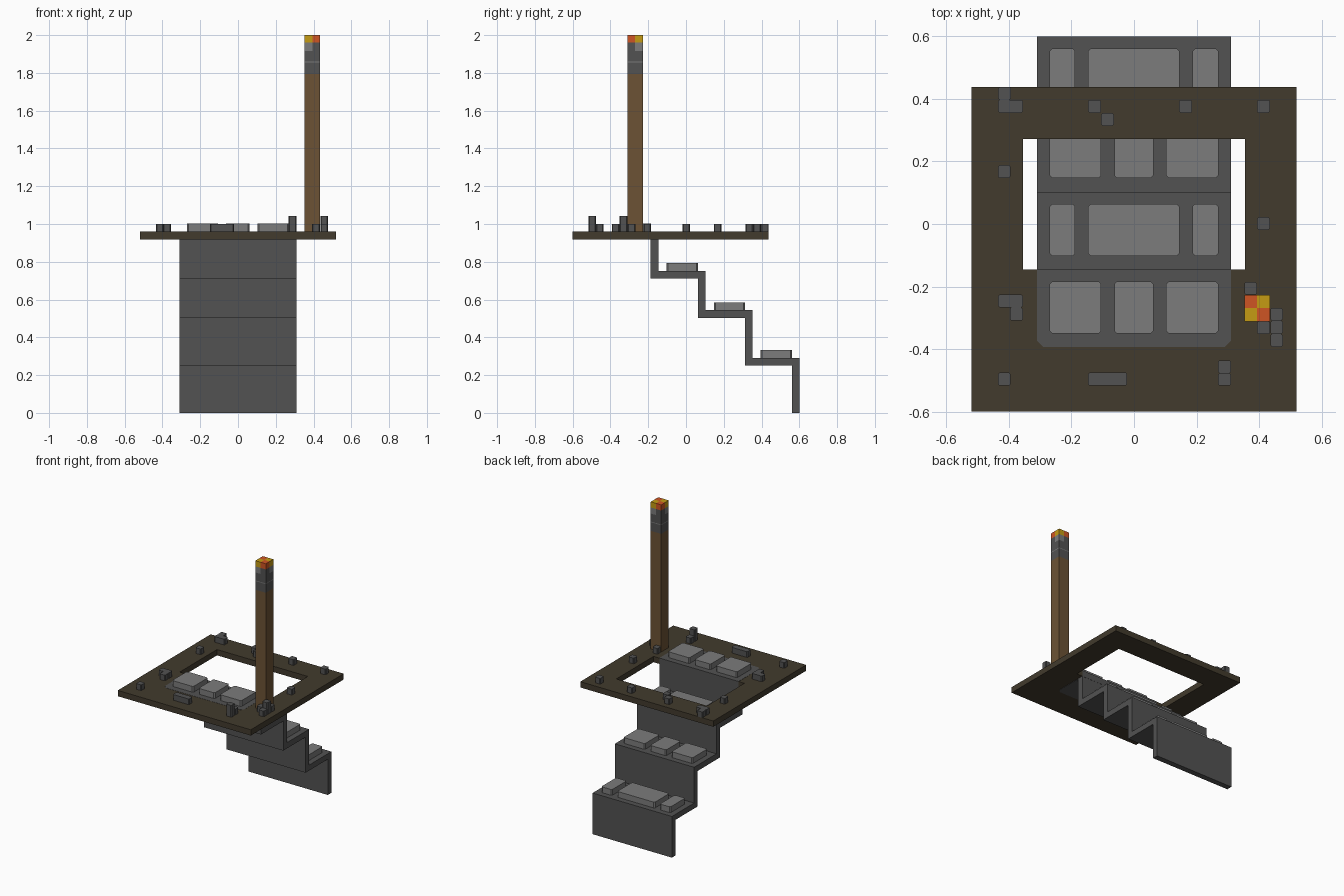
import bpy, bmesh

cube = bpy.data.objects.get("Cube")
if cube:
    bpy.data.objects.remove(cube, do_unlink=True)


def material(name, rgb):
    m = bpy.data.materials.new(name)
    m.use_nodes = True
    col = (*rgb, 1.0)
    m.diffuse_color = col
    bsdf = next(n for n in m.node_tree.nodes if n.type == 'BSDF_PRINCIPLED')
    bsdf.inputs["Base Color"].default_value = col
    bsdf.inputs["Roughness"].default_value = 0.9
    return m


DARK = material("dark_stone", (0.084, 0.084, 0.084))
LIGHT = material("light_stone", (0.200, 0.200, 0.200))
SOIL = material("dark_soil", (0.054, 0.043, 0.026))
WOOD = material("wood", (0.150, 0.086, 0.035))
ORANGE = material("ember_orange", (0.62, 0.091, 0.017))
YELLOW = material("flame_yellow", (0.56, 0.33, 0.007))


def finish(bm, name, mat):
    bmesh.ops.recalc_face_normals(bm, faces=bm.faces)
    mesh = bpy.data.meshes.new(name)
    bm.to_mesh(mesh)
    bm.free()
    mesh.materials.append(mat)
    obj = bpy.data.objects.new(name, mesh)
    bpy.context.collection.objects.link(obj)
    return obj


def add_prism(bm, base, offset):
    """Closed prism from a base outline pushed along an offset."""
    a = [bm.verts.new(p) for p in base]
    b = [bm.verts.new([p[i] + offset[i] for i in range(3)]) for p in base]
    bm.faces.new(a)
    bm.faces.new(b)
    for i in range(len(a)):
        j = (i + 1) % len(a)
        bm.faces.new((a[i], a[j], b[j], b[i]))


def add_block(bm, x0, x1, y0, y1, z0, z1, front=0.0, back=None):
    """Block whose upright corners are chamfered at the front and back."""
    back = front if back is None else back
    pts = []
    for x, y, sx, sy, c in ((x0, y0, 1, 1, front), (x1, y0, -1, 1, front),
                            (x1, y1, -1, -1, back), (x0, y1, 1, -1, back)):
        if c == 0:
            pts.append((x, y, z0))
            continue
        pair = [(x, y + sy * c, z0), (x + sx * c, y, z0)]
        pts += pair if sx == sy else pair[::-1]
    add_prism(bm, pts, (0, 0, z1 - z0))


def block(name, mat, *dims):
    bm = bmesh.new()
    add_block(bm, *dims)
    return finish(bm, name, mat)


# Ground frame: square ring with an open hatch
bm = bmesh.new()
outer = [(-0.52, -0.6), (0.52, -0.6), (0.52, 0.438), (-0.52, 0.438)]
inner = [(-0.355, -0.145), (0.355, -0.145), (0.355, 0.272), (-0.355, 0.272)]
rings = [[bm.verts.new((x, y, z)) for x, y in loop]
         for loop, z in ((outer, 0.919), (outer, 0.96), (inner, 0.96), (inner, 0.919))]
for k in range(4):
    r, s = rings[k], rings[(k + 1) % 4]
    for i in range(4):
        j = (i + 1) % 4
        bm.faces.new((r[i], r[j], s[j], s[i]))
finish(bm, "ground_frame", SOIL)

# Landing slab let into the frame
block("landing_slab", DARK, -0.31, 0.31, -0.393, -0.144, 0.917, 0.961, 0.02, 0)

# Stairs: one folded strip, (y, z) profile extruded across x
profile = [(-0.187, 0.92), (-0.187, 0.712), (0.063, 0.712), (0.063, 0.503),
           (0.312, 0.503), (0.312, 0.252), (0.56, 0.252), (0.56, 0),
           (0.6, 0), (0.6, 0.291), (0.352, 0.291), (0.352, 0.544),
           (0.103, 0.544), (0.103, 0.752), (-0.145, 0.752), (-0.145, 0.92)]
bm = bmesh.new()
add_prism(bm, [(-0.31, y, z) for y, z in profile], (0.62, 0, 0))
finish(bm, "stairs", DARK)

# Paving stones: two alternating patterns, one row per step
even = [(-0.27, -0.105), (-0.063, 0.062), (0.103, 0.27)]
wide = [(-0.27, -0.188), (-0.147, 0.145), (0.187, 0.27)]
rows = [(even, -0.35, 0.961), (wide, -0.102, 0.752),
        (even, 0.147, 0.544), (wide, 0.395, 0.291)]
for n, (pattern, y, z) in enumerate(rows):
    bm = bmesh.new()
    for x0, x1 in pattern:
        add_block(bm, x0, x1, y, y + 0.166, z, z + 0.041, 0.008)
    finish(bm, f"paving_row_{n + 1}", LIGHT)

# Loose rubble: (x0, x1, y0, y1, top)
rubble = [
    (-0.435, -0.355, 0.355, 0.397, 1.0), (-0.435, -0.393, 0.397, 0.438, 1.0),
    (-0.147, -0.105, 0.355, 0.397, 1.0), (-0.105, -0.064, 0.314, 0.355, 1.0),
    (0.144, 0.186, 0.355, 0.397, 1.0), (0.393, 0.435, 0.355, 0.397, 1.0),
    (-0.435, -0.395, 0.147, 0.188, 1.0), (0.393, 0.435, -0.019, 0.022, 1.0),
    (-0.435, -0.355, -0.267, -0.226, 1.0), (-0.397, -0.355, -0.309, -0.267, 1.0),
    (-0.435, -0.395, -0.517, -0.475, 1.0), (-0.147, -0.022, -0.517, -0.475, 1.0),
    (0.268, 0.31, -0.517, -0.477, 1.043), (0.268, 0.31, -0.477, -0.436, 1.0),
    (0.353, 0.393, -0.226, -0.185, 1.0), (0.436, 0.476, -0.309, -0.268, 1.0),
    (0.393, 0.435, -0.352, -0.311, 1.0), (0.436, 0.476, -0.352, -0.309, 1.043),
    (0.436, 0.476, -0.393, -0.352, 1.0),
]
bm = bmesh.new()
for x0, x1, y0, y1, top in rubble:
    add_block(bm, x0, x1, y0, y1, 0.959, top, 0.005)
finish(bm, "rubble", DARK)

# Torch: wooden post, banded collar and a checkered burning tip
X = (0.353, 0.394, 0.435)
Y = (-0.311, -0.269, -0.227)
for name, mat, z0, z1 in (("torch_post", WOOD, 0.959, 1.795),
                          ("torch_collar_lower", DARK, 1.795, 1.856),
                          ("torch_collar_band", LIGHT, 1.856, 1.861),
                          ("torch_collar_upper", DARK, 1.861, 1.917)):
    block(name, mat, X[0], X[2], Y[0], Y[2], z0, z1)
for i in range(2):
    for j in range(2):
        hot = (i + j) % 2 == 0
        cell = (X[i], X[i + 1], Y[j], Y[j + 1])
        block(f"torch_rim_{i}{j}", LIGHT if hot else DARK, *cell, 1.917, 1.96)
        block(f"torch_flame_{i}{j}", YELLOW if hot else ORANGE, *cell, 1.96, 2.0)
